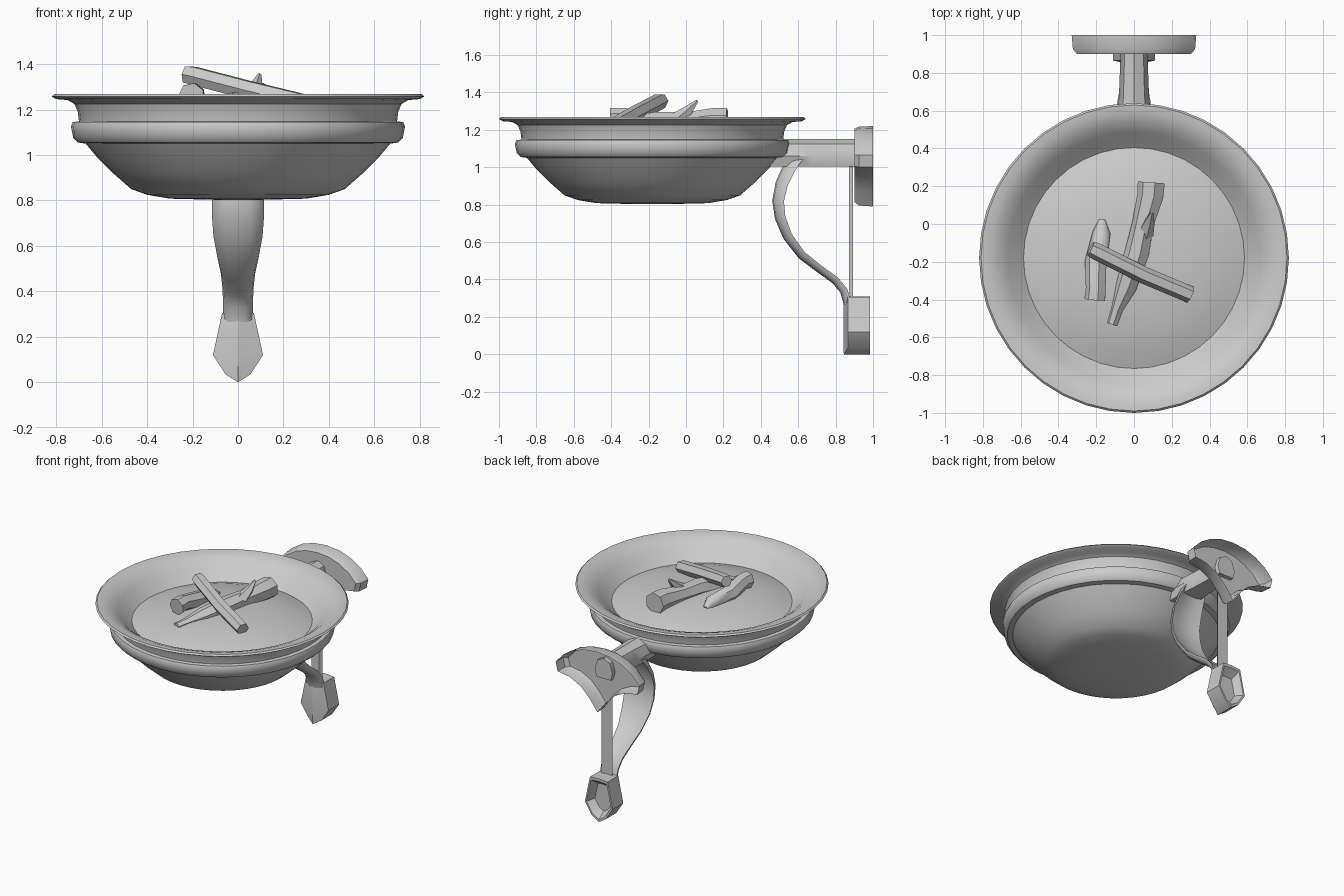
import bpy, bmesh, math
from mathutils import Vector

CY = -0.18  # bowl centre in y


def loft(name, rings, cap_start=True, cap_end=True, angle=35):
    """Skin a list of equal-length closed rings into one object."""
    bm = bmesh.new()
    vr = [[bm.verts.new(p) for p in r] for r in rings]
    n = len(vr[0])
    for a, b in zip(vr, vr[1:]):
        for i in range(n):
            j = (i + 1) % n
            bm.faces.new((a[i], a[j], b[j], b[i]))
    if cap_start:
        bm.faces.new(vr[0][::-1])
    if cap_end:
        bm.faces.new(vr[-1])
    bmesh.ops.recalc_face_normals(bm, faces=bm.faces)
    me = bpy.data.meshes.new(name)
    bm.to_mesh(me)
    bm.free()
    ob = bpy.data.objects.new(name, me)
    bpy.context.collection.objects.link(ob)
    bpy.context.view_layer.objects.active = ob
    ob.select_set(True)
    bpy.ops.object.shade_smooth_by_angle(angle=math.radians(angle))
    ob.select_set(False)
    return ob


def lathe(name, profile, seg=40, **kw):
    rings = [[(r * math.cos(2 * math.pi * i / seg), CY + r * math.sin(2 * math.pi * i / seg), z)
              for i in range(seg)] for r, z in profile]
    return loft(name, rings, **kw)


def log(name, path, sides=7):
    """Tapered branch: path of (x, y, z, radius)."""
    pts = [Vector(p[:3]) for p in path]
    rings = []
    for k, p in enumerate(path):
        t = (pts[min(k + 1, len(pts) - 1)] - pts[max(k - 1, 0)]).normalized()
        u = t.cross(Vector((0, 0, 1))).normalized()
        v = u.cross(t)
        rings.append([pts[k] + p[3] * (u * math.cos(a) + v * math.sin(a))
                      for a in (2 * math.pi * i / sides for i in range(sides))])
    return loft(name, rings, angle=50)


def mirrored(half):
    """Close a right-hand half outline (x, z) across x = 0."""
    return half + [(-x, z) for x, z in reversed(half) if x > 0]


# bowl with raised band and flared lip, open inside where the fill sits
lathe("bowl", [(0.10, 0.803), (0.30, 0.808), (0.40, 0.825), (0.47, 0.85), (0.55, 0.92),
               (0.62, 0.99), (0.67, 1.05), (0.705, 1.055), (0.725, 1.075), (0.735, 1.125),
               (0.727, 1.145), (0.70, 1.148), (0.705, 1.19), (0.72, 1.225), (0.75, 1.242),
               (0.80, 1.246), (0.82, 1.258), (0.81, 1.268), (0.77, 1.265), (0.72, 1.247),
               (0.67, 1.21), (0.62, 1.16), (0.57, 1.12)], cap_end=False)

# mounded fill
lathe("bowl_fill", [(0.585, 1.135), (0.50, 1.165), (0.38, 1.195), (0.22, 1.215), (0.06, 1.222)],
      cap_start=False)

# firewood
log("log_cross", [(-0.23, -0.13, 1.355, 0.04), (-0.20, -0.145, 1.35, 0.045),
                  (0.05, -0.27, 1.285, 0.045), (0.30, -0.375, 1.225, 0.045)], 6)
log("log_short", [(-0.17, 0.02, 1.20, 0.02), (-0.17, -0.05, 1.22, 0.05), (-0.20, -0.2, 1.23, 0.06),
                  (-0.20, -0.34, 1.265, 0.055), (-0.205, -0.40, 1.26, 0.058)])
log("log_long", [(0.095, 0.22, 1.245, 0.075), (0.09, 0.15, 1.245, 0.073), (0.05, 0.0, 1.235, 0.06),
                 (0.02, -0.15, 1.23, 0.068), (-0.04, -0.33, 1.21, 0.06), (-0.09, -0.45, 1.195, 0.035),
                 (-0.115, -0.53, 1.19, 0.03)])
log("log_stub", [(0.06, -0.05, 1.25, 0.045), (0.08, 0.01, 1.30, 0.03), (0.095, 0.06, 1.355, 0.008)], 5)

# wall plate: crescent outline with a point below, open at the back
plate = mirrored([(0, 1.22), (0.10, 1.21), (0.19, 1.18), (0.27, 1.13), (0.33, 1.065),
                  (0.315, 1.0), (0.22, 0.985), (0.13, 0.94), (0.06, 0.87), (0, 0.79)])
levels = [(1.0, 1.0), (0.925, 0.98), (0.90, 0.91)]
loft("wall_plate", [[(x * s, y, 1.06 + (z - 1.06) * s) for x, z in plate] for y, s in levels],
     cap_start=False)

# horizontal arm with a gabled section
arm = [(0.44, 0.09), (0.60, 0.09), (0.67, 0.08), (0.93, 0.07)]
loft("arm", [[(x, y, z) for x, z in mirrored([(0, 1.15), (w * 0.7, 1.125), (w, 1.06), (w * 0.8, 1.005)])]
             for y, w in arm])

# curved strap: (y, z, half width, half thickness), crowned on the outside
path = [(0.60, 1.07, 0.08, 0.04), (0.555, 1.00, 0.10, 0.037), (0.513, 0.91, 0.112, 0.035),
        (0.494, 0.82, 0.115, 0.033), (0.505, 0.73, 0.115, 0.03), (0.545, 0.63, 0.108, 0.027),
        (0.62, 0.53, 0.09, 0.024), (0.71, 0.46, 0.075, 0.022), (0.80, 0.395, 0.068, 0.022),
        (0.845, 0.34, 0.066, 0.022), (0.865, 0.27, 0.066, 0.022)]
rings = []
for k, (y, z, w, t) in enumerate(path):
    a, b = path[max(k - 1, 0)], path[min(k + 1, len(path) - 1)]
    d = Vector((0, b[0] - a[0], b[1] - a[1])).normalized()
    n = Vector((0, d.z, -d.y))  # outward side of the curve
    c = Vector((0, y, z))
    section = [(-1, -0.9), (-0.9, 0.1), (-0.5, 0.8), (0, 1), (0.5, 0.8), (0.9, 0.1), (1, -0.9),
               (0.5, -0.5), (0, -0.4), (-0.5, -0.5)]
    if n.y > 0:
        n = -n
    rings.append([c + Vector((u * w, 0, 0)) + n * v * t for u, v in section])
loft("curved_strap", rings, angle=50)

# flat upright between arm and finial
loft("upright", [[(x, y, z) for x, y in ((-0.042, 0.892), (-0.03, 0.872), (0.03, 0.872), (0.042, 0.892))]
                 for z in (0.27, 1.08)])

# leaf-shaped finial, ridged front and dished back
leaf = mirrored([(0, 0.31), (0.07, 0.305), (0.11, 0.12), (0.055, 0.035), (0, 0.0)])


def leaf_ring(y, s, ridge=0.0):
    return [(x * s, y + (-ridge if x == 0 else 0), 0.15 + (z - 0.15) * s) for x, z in leaf]


loft("finial", [leaf_ring(0.93, 0.62), leaf_ring(0.985, 0.88), leaf_ring(0.985, 1.0),
                leaf_ring(0.865, 1.0, 0.02), [(0, 0.842, 0.15 + (z - 0.15) * 0.9) for x, z in leaf]],
     cap_end=False, angle=25)
